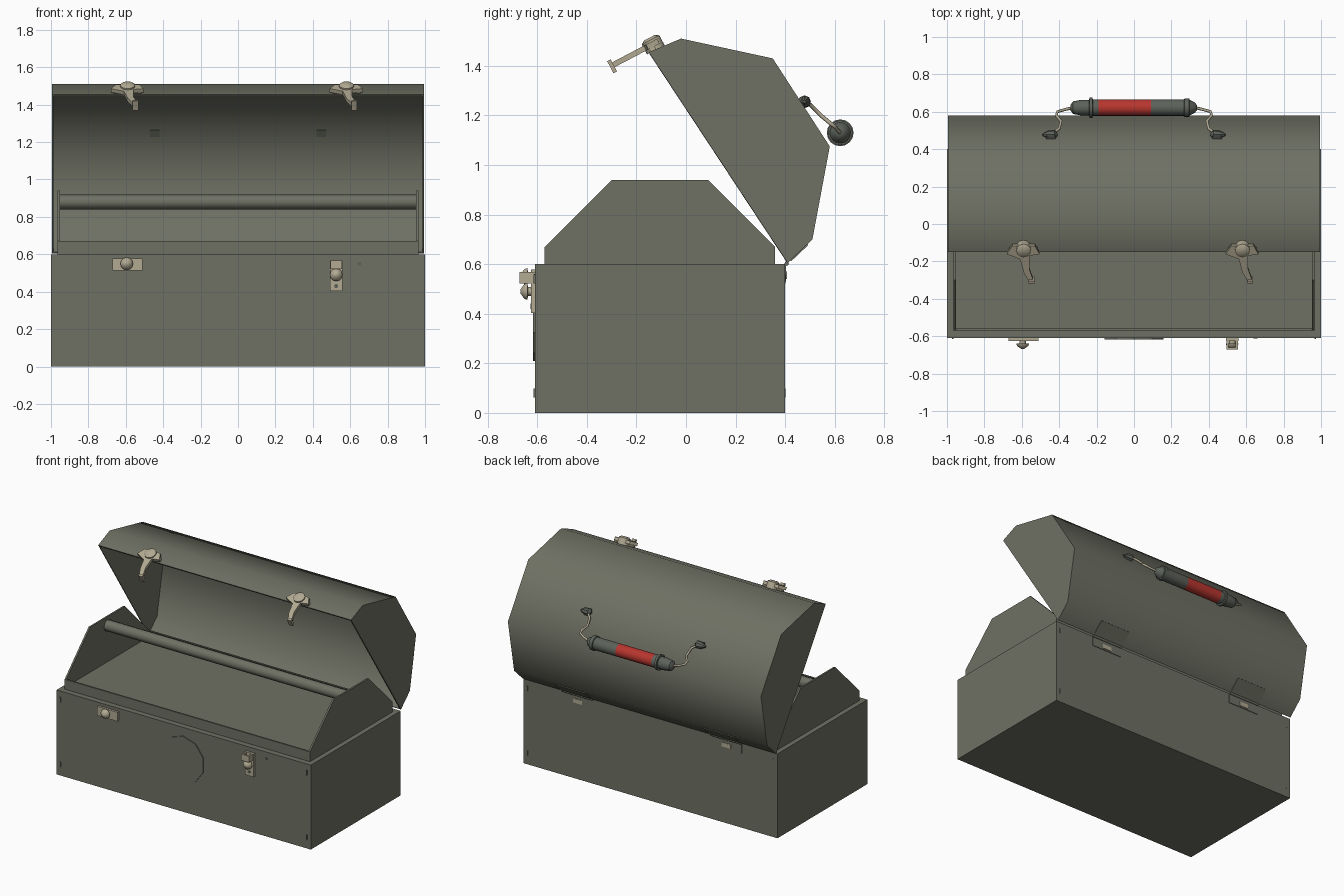
import bpy, bmesh, math
from mathutils import Matrix, Vector

if "Cube" in bpy.data.objects:
    bpy.data.objects.remove(bpy.data.objects["Cube"])


def material(name, rgb):
    m = bpy.data.materials.new(name)
    m.diffuse_color = (*rgb, 1)
    m.use_nodes = True
    m.node_tree.nodes["Principled BSDF"].inputs["Base Color"].default_value = m.diffuse_color
    return m


BODY = material("grey green paint", (0.156, 0.164, 0.126))
METAL = material("pale brass", (0.44, 0.40, 0.29))
RED = material("red grip", (0.48, 0.036, 0.028))
DARK = material("dark grey metal", (0.108, 0.120, 0.102))

# Profile axes: local x,y -> world y,z ; extruded along world x
YZ = Matrix(((0, 0, 1), (1, 0, 0), (0, 1, 0))).to_4x4()
# Front facing: local x,y -> world x,z ; extruded towards -y
XZ = Matrix(((1, 0, 0), (0, 0, -1), (0, 1, 0))).to_4x4()


def add(name, bm, mat, smooth=None):
    me = bpy.data.meshes.new(name)
    bm.to_mesh(me)
    bm.free()
    me.materials.append(mat)
    ob = bpy.data.objects.new(name, me)
    bpy.context.collection.objects.link(ob)
    if smooth:
        smooth_by(ob, smooth)
    return ob


def select(ob):
    bpy.ops.object.select_all(action='DESELECT')
    ob.select_set(True)
    bpy.context.view_layer.objects.active = ob


def smooth_by(ob, degrees):
    select(ob)
    bpy.ops.object.shade_smooth_by_angle(angle=math.radians(degrees))


def prism_mesh(pts, lo, hi, matrix):
    bm = bmesh.new()
    a = [bm.verts.new(matrix @ Vector((p[0], p[1], lo))) for p in pts]
    b = [bm.verts.new(matrix @ Vector((p[0], p[1], hi))) for p in pts]
    bm.faces.new(a)
    bm.faces.new(b)
    n = len(pts)
    for i in range(n):
        bm.faces.new((a[i], a[(i + 1) % n], b[(i + 1) % n], b[i]))
    bmesh.ops.recalc_face_normals(bm, faces=bm.faces[:])
    return bm


def prism(name, pts, lo, hi, matrix, mat, smooth=None):
    return add(name, prism_mesh(pts, lo, hi, matrix), mat, smooth)


def box(name, c, s, mat, rot_x=0):
    bm = bmesh.new()
    bmesh.ops.create_cube(bm, size=1, matrix=Matrix.Translation(c)
                          @ Matrix.Rotation(rot_x, 4, 'X') @ Matrix.Diagonal((*s, 1)))
    return add(name, bm, mat)


def lathe(name, profile, matrix, mat, sides=16, angle=40):
    """Revolve (height, radius) points around the local z axis."""
    bm = bmesh.new()
    rings = [[bm.verts.new(matrix @ Vector((r * math.cos(t), r * math.sin(t), h)))
              for t in (math.tau * i / sides for i in range(sides))] for h, r in profile]
    for a, b in zip(rings, rings[1:]):
        for i in range(sides):
            j = (i + 1) % sides
            bm.faces.new((a[i], a[j], b[j], b[i]))
    bm.faces.new(rings[0])
    bm.faces.new(rings[-1])
    bmesh.ops.recalc_face_normals(bm, faces=bm.faces[:])
    return add(name, bm, mat, angle)


def at(x, y, z, base=Matrix()):
    return Matrix.Translation((x, y, z)) @ base


def wire(name, pts, radius, mat):
    cu = bpy.data.curves.new(name, 'CURVE')
    cu.dimensions = '3D'
    cu.bevel_depth = radius
    cu.bevel_resolution = 1
    cu.use_fill_caps = True
    sp = cu.splines.new('POLY')
    sp.points.add(len(pts) - 1)
    for p, co in zip(sp.points, pts):
        p.co = (*co, 1)
    cu.materials.append(mat)
    ob = bpy.data.objects.new(name, cu)
    bpy.context.collection.objects.link(ob)


# Lower box
box("lower_box", (0, -0.105, 0.3), (2, 1.01, 0.6), BODY)

# Lift-out tray: shaped ends, low walls, floor and carrying rod
END = [(-.57, .59), (-.57, .67), (-.30, .94), (.09, .94), (.36, .67), (.36, .59)]
for s in (-1, 1):
    prism("tray_end", END, s * 0.965, s * 0.953, YZ, BODY)
for y in (-0.564, 0.354):
    box("tray_wall", (0, y, 0.63), (1.92, 0.012, 0.08), BODY)
box("tray_floor", (0, -0.105, 0.605), (1.92, 0.92, 0.03), BODY)
lathe("tray_rod", [(-.955, .04), (.955, .04)], at(0, -.105, .88, YZ), BODY, 8, 60)

# Hinged lid: faceted arch with closed ends, open underneath
LID = [(.41, .605), (.51, .70), (.58, 1.075), (.35, 1.43), (-.02, 1.51), (-.15, 1.455)]
bm = prism_mesh(LID, -0.995, 0.995, YZ)
under = min(bm.faces, key=lambda f: f.normal.dot(Vector((0, .837, .548))))
bmesh.ops.delete(bm, geom=[under], context='FACES_ONLY')
lid = add("lid", bm, BODY)
sol = lid.modifiers.new("thickness", 'SOLIDIFY')
sol.thickness = 0.012
sol.offset = -1
select(lid)
bpy.ops.object.convert(target='MESH')
smooth_by(lid, 55)

# Hinges on the back
for x in (-0.6, 0.57):
    box("hinge_lower_leaf", (x, 0.399, 0.565), (0.24, 0.01, 0.07), BODY)
    box("hinge_upper_leaf", (x, 0.455, 0.648), (0.24, 0.095, 0.01), BODY, math.radians(43.5))
    lathe("hinge_pin", [(-.12, .009), (.12, .009)], at(x, .406, .602, YZ), BODY, 8, 60)
    box("hinge_rivet_plate", (x, 0.404, 0.555), (0.07, 0.006, 0.03), METAL)

# Front badge disc: plain ten-sided plate
disc = [(.165 * math.cos(math.tau * i / 10 - math.pi / 2),
         .375 + .165 * math.sin(math.tau * i / 10 - math.pi / 2)) for i in range(10)]
prism("front_disc", disc, 0.605, 0.617, XZ, BODY)

# Latch catches on the front: plate and pointed knob
for x, z, w, h, kx, kz in ((-.59, .545, .16, .065, -.595, .55), (.525, .485, .068, .165, .525, .49)):
    box("catch_plate", (x, -0.616, z), (w, 0.018, h), METAL)
    lathe("catch_knob", [(.62, .018), (.638, .018), (.639, .034), (.652, .03), (.668, .008)],
          at(kx, 0, kz, XZ), METAL, 12)
for dx in (-.025, .025):
    box("catch_staple_side", (.525 + dx, -.645, .545), (.012, .05, .045), METAL)
box("catch_staple_bar", (.525, -.665, .545), (.062, .012, .045), METAL)
for x, z, r, m in ((.525, .43, .011, DARK), (.65, .55, .01, DARK)):
    lathe("catch_hole", [(.60, r), (.627 if x < .6 else .613, r)], at(x, 0, z, XZ), m, 10)

# Corner rivets
for x in (-.968, .968):
    for z in (.08, .54):
        box("corner_rivet", (x, -.612, z), (.008, .008, .035), BODY)
        box("corner_rivet", (x, .398, z), (.008, .008, .035), BODY)

# Swinging hasps on the lid's front edge
ARM = [(-.06, .10), (.06, .10), (.085, .05), (.03, .04), (.03, -.04), (.055, -.12),
       (.03, -.12), (0, -.06), (-.02, .02), (-.09, .05)]
TILT = math.radians(27.7)
for x in (-.59, .58):
    frame = at(x, -.20, 1.452, Matrix.Rotation(TILT, 4, 'X'))
    prism("hasp_arm", ARM, -.01, .012, frame, METAL)
    lathe("hasp_boss", [(-.025, .04), (.02, .04), (.03, .025)], frame @ at(0, .075, 0), METAL, 12)
    lathe("hasp_pivot", [(-.075, .014), (.075, .014)], frame @ at(0, .065, -.012, YZ), METAL, 8)
    tip = frame @ Vector((.042, -.112, -.002))
    box("hasp_tip", tip, (.03, .016, .055), METAL, TILT)

# Carrying handle: red grip, dark ferrules with collars
grip = at(0, .622, 1.13, YZ)
lathe("handle_grip", [(-.19, .044), (.09, .044)], grip, RED)
lathe("handle_left_ferrule", [(-.34, .015), (-.325, .034), (-.28, .042), (-.24, .042), (-.238, .054),
                              (-.222, .054), (-.22, .044), (-.19, .044)], grip, DARK)
lathe("handle_right_ferrule", [(.09, .044), (.268, .044), (.27, .05), (.295, .05), (.297, .042),
                               (.325, .028), (.337, .012)], grip, DARK)

# Bent wire bail and its lid brackets
for s in (-1, 1):
    wire("handle_wire", [(s * x, y, z) for x, y, z in (
        (.325, .622, 1.13), (.37, .612, 1.14), (.41, .60, 1.155), (.415, .58, 1.17),
        (.39, .55, 1.195), (.40, .51, 1.235), (.44, .48, 1.26))], .008, METAL)
    turn = Matrix.Rotation(0 if s > 0 else math.pi, 4, 'Z')
    lathe("handle_bracket", [(.41, .008), (.425, .026), (.455, .024), (.49, .006)],
          at(0, .478, 1.255) @ turn @ YZ, DARK, 8)
    box("handle_bracket_foot", (s * .445, .465, 1.252), (.05, .03, .04), DARK, math.radians(33))
